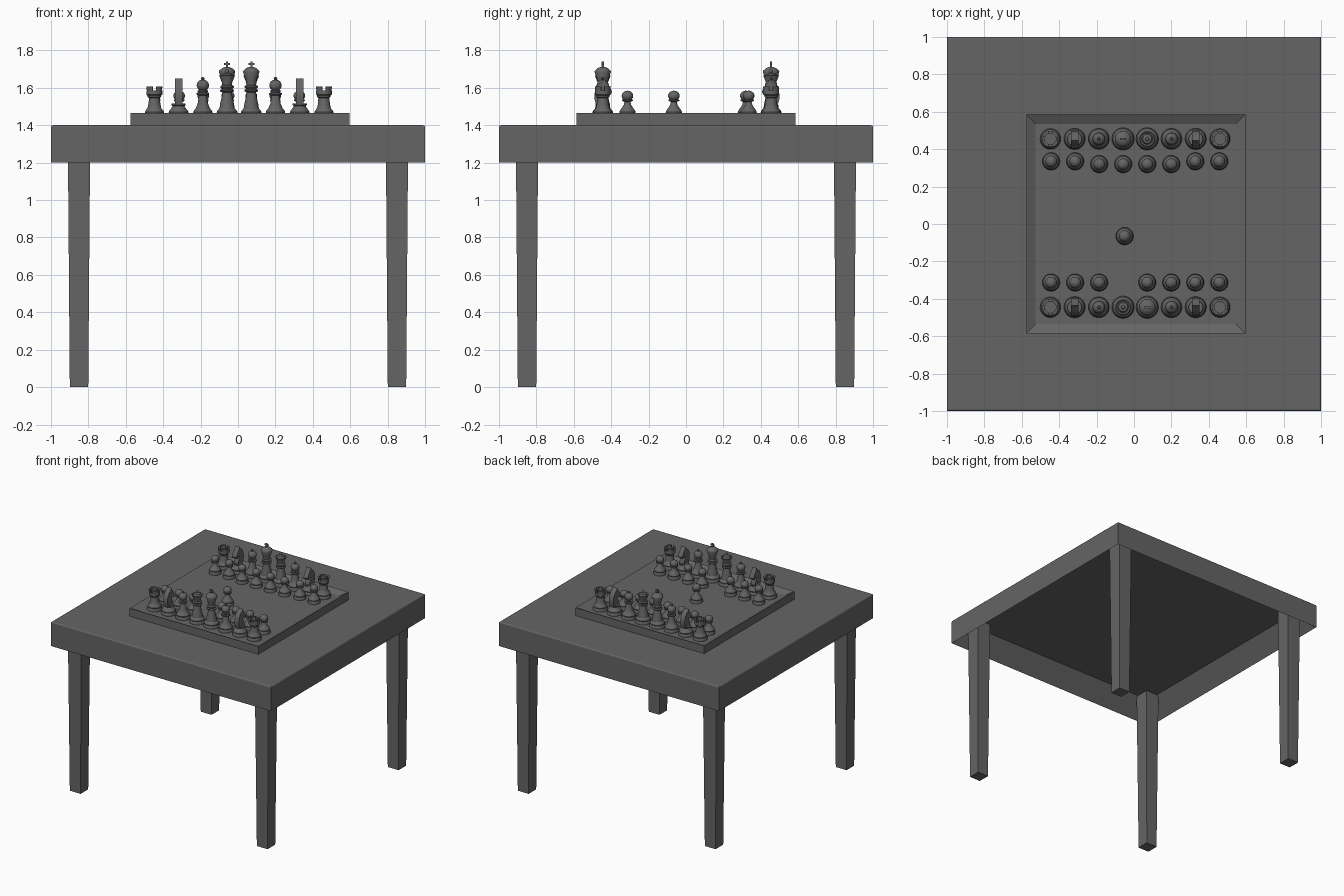
import bpy, bmesh, math
from mathutils import Matrix, Vector

cube = bpy.data.objects.get("Cube")
if cube:
    bpy.data.objects.remove(cube, do_unlink=True)

grey = bpy.data.materials.new("dark grey")
grey.use_nodes = True
colour = (0.13, 0.13, 0.13, 1)
grey.diffuse_color = colour
grey.node_tree.nodes["Principled BSDF"].inputs["Base Color"].default_value = colour


def finish(bm, name, smooth=False):
    bmesh.ops.recalc_face_normals(bm, faces=bm.faces)
    mesh = bpy.data.meshes.new(name)
    bm.to_mesh(mesh)
    bm.free()
    mesh.materials.append(grey)
    if smooth:
        for p in mesh.polygons:
            p.use_smooth = True
        mesh.set_sharp_from_angle(angle=math.radians(35))
    return mesh


def place(mesh, name, loc=(0, 0, 0), turn=0):
    ob = bpy.data.objects.new(name, mesh)
    ob.location = loc
    ob.rotation_euler.z = turn
    bpy.context.collection.objects.link(ob)
    return ob


def box(bm, centre, size):
    m = Matrix.Translation(centre) @ Matrix.Diagonal((*size, 1))
    return bmesh.ops.create_cube(bm, size=1, matrix=m)["verts"]


def lathe(bm, profile, steps=24, start=0, angle=math.tau, closed=False):
    """Turn (radius, height) points round the z axis."""
    rot = Matrix.Rotation(start, 3, 'Z')
    verts = [bm.verts.new(rot @ Vector((r, 0, z))) for r, z in profile]
    pairs = list(zip(verts, verts[1:]))
    if closed:
        pairs.append((verts[-1], verts[0]))
    edges = [bm.edges.new(p) for p in pairs]
    geom = verts + edges
    if closed:
        geom.append(bm.faces.new(verts))
    bmesh.ops.spin(bm, geom=geom, cent=(0, 0, 0), axis=(0, 0, 1),
                   angle=angle, steps=steps)
    bmesh.ops.remove_doubles(bm, verts=bm.verts, dist=0.0002)


def ball(radius, z, squash=1, low=-60, count=8):
    """Profile of a ball from a low latitude up to its pole."""
    out = []
    for i in range(count + 1):
        a = math.radians(low + (90 - low) * i / count)
        out.append((max(0, radius * math.cos(a)), z + radius * squash * math.sin(a)))
    return out


def foot(r):
    return [(0, 0), (r, 0), (r, .014), (r * .9, .024), (r * .93, .03),
            (r * .84, .04), (r * .68, .05)]


def hollow(bm, face_dir, width, depth):
    """Sink a panel into the top or bottom of a slab."""
    bm.faces.ensure_lookup_table()
    bm.normal_update()
    face = max(bm.faces, key=lambda f: f.normal.z * face_dir)
    bmesh.ops.inset_region(bm, faces=[face], thickness=width)
    bmesh.ops.translate(bm, verts=face.verts, vec=(0, 0, -face_dir * depth))


# Table top with a hollow underside and softened upper rim
bm = bmesh.new()
box(bm, (0, 0, 1.3), (2, 2, .2))
hollow(bm, -1, .15, .15)
rim = [e for e in bm.edges if all(v.co.z > 1.39 for v in e.verts)]
bmesh.ops.bevel(bm, geom=rim, offset=.01, segments=3, affect='EDGES', profile=.5)
place(finish(bm, "table_top"), "table_top")

# Tapered legs
bm = bmesh.new()
for v in box(bm, (0, 0, .675), (.12, .12, 1.35)):
    if v.co.z < .1:
        v.co.x *= .82
        v.co.y *= .82
leg = finish(bm, "leg")
for sx, side in ((-1, "right"), (1, "left")):
    for sy, end in ((-1, "front"), (1, "back")):
        place(leg, f"{end}_{side}_leg", (.85 * sx, .85 * sy, 0))

# Game board with a raised border
bm = bmesh.new()
box(bm, (.01, 0, 1.4325), (1.17, 1.17, .065))
hollow(bm, 1, .07, .025)
place(finish(bm, "game_board"), "game_board")

# Pawn
bm = bmesh.new()
lathe(bm, foot(.047) + [(.02, .068), (.016, .085), (.029, .09), (.029, .096),
                        (.016, .1)] + ball(.031, .117, .9, -55))
pawn = finish(bm, "pawn", True)

# Rook: turned body with four battlements
bm = bmesh.new()
lathe(bm, foot(.055) + [(.033, .07), (.028, .105), (.036, .112), (.036, .118),
                        (.042, .124), (.042, .147), (.03, .147), (.03, .135), (0, .135)])
for i in range(4):
    lathe(bm, [(.03, .146), (.042, .146), (.044, .166), (.03, .166)], 5,
          math.radians(90 * i + 14), math.radians(62), True)
    bm.faces.ensure_lookup_table()
rook = finish(bm, "rook", True)

# Bishop
bm = bmesh.new()
lathe(bm, foot(.056) + [(.028, .075), (.021, .118), (.034, .124), (.034, .132),
                        (.025, .136), (.029, .144), (.02, .15)]
      + ball(.033, .173, .95, -50)[:-1] + [(.004, .203)] + ball(.01, .208, 1, -60, 4))
bishop = finish(bm, "bishop", True)

# Knight: turned foot with a flat carved head looking along +y
bm = bmesh.new()
lathe(bm, foot(.057) + [(.032, .062), (.038, .068), (.038, .075), (0, .078)])
outline = [(-.036, .07), (.03, .07), (.026, .095), (.008, .125), (.018, .138),
           (.04, .124), (.05, .136), (.04, .162), (.018, .188), (.008, .21),
           (-.004, .192), (-.026, .178), (-.042, .145), (-.046, .105)]
face = bm.faces.new([bm.verts.new((-.02, y, z)) for y, z in outline])
ext = bmesh.ops.extrude_face_region(bm, geom=[face])["geom"]
moved = [g for g in ext if isinstance(g, bmesh.types.BMVert)]
bmesh.ops.translate(bm, verts=moved, vec=(.04, 0, 0))
knight = finish(bm, "knight", True)

# King and queen share a turned body
royal = foot(.06) + [(.037, .075), (.029, .11), (.025, .136), (.037, .142),
                     (.037, .149), (.028, .154), (.036, .163), (.036, .169), (.026, .175)]
bm = bmesh.new()
lathe(bm, royal + [(.03, .205), (.044, .245), (.042, .252), (.026, .266),
                   (.008, .272), (0, .272)])
box(bm, (0, 0, .284), (.011, .011, .034))
box(bm, (0, 0, .288), (.032, .011, .01))
king = finish(bm, "king", True)

bm = bmesh.new()
lathe(bm, royal + [(.028, .19), (.042, .225), (.038, .228), (.03, .222), (.024, .235),
                   (.007, .241)] + ball(.01, .248, 1, -45, 5))
queen = finish(bm, "queen", True)

# Set out the pieces on both sides
floor = 1.44
near_row = [rook, knight, bishop, queen, king, bishop, knight, rook]
for y, row, end, turn in ((-.445, near_row, "front", 0),
                          (.455, near_row[::-1], "back", math.pi)):
    for i, mesh in enumerate(row):
        place(mesh, f"{end}_{mesh.name}_{i + 1}", (-.447 + .1295 * i, y, floor), turn)
    for i in range(8):
        x = -.443 + .1285 * i
        if end == "back":
            place(pawn, f"back_pawn_{i + 1}", (x, .32 if 1 < i < 6 else .335, floor))
        elif i == 3:
            place(pawn, "advanced_pawn", (-.05, -.065, floor))
        else:
            place(pawn, f"front_pawn_{i + 1}", (x, -.313, floor))
